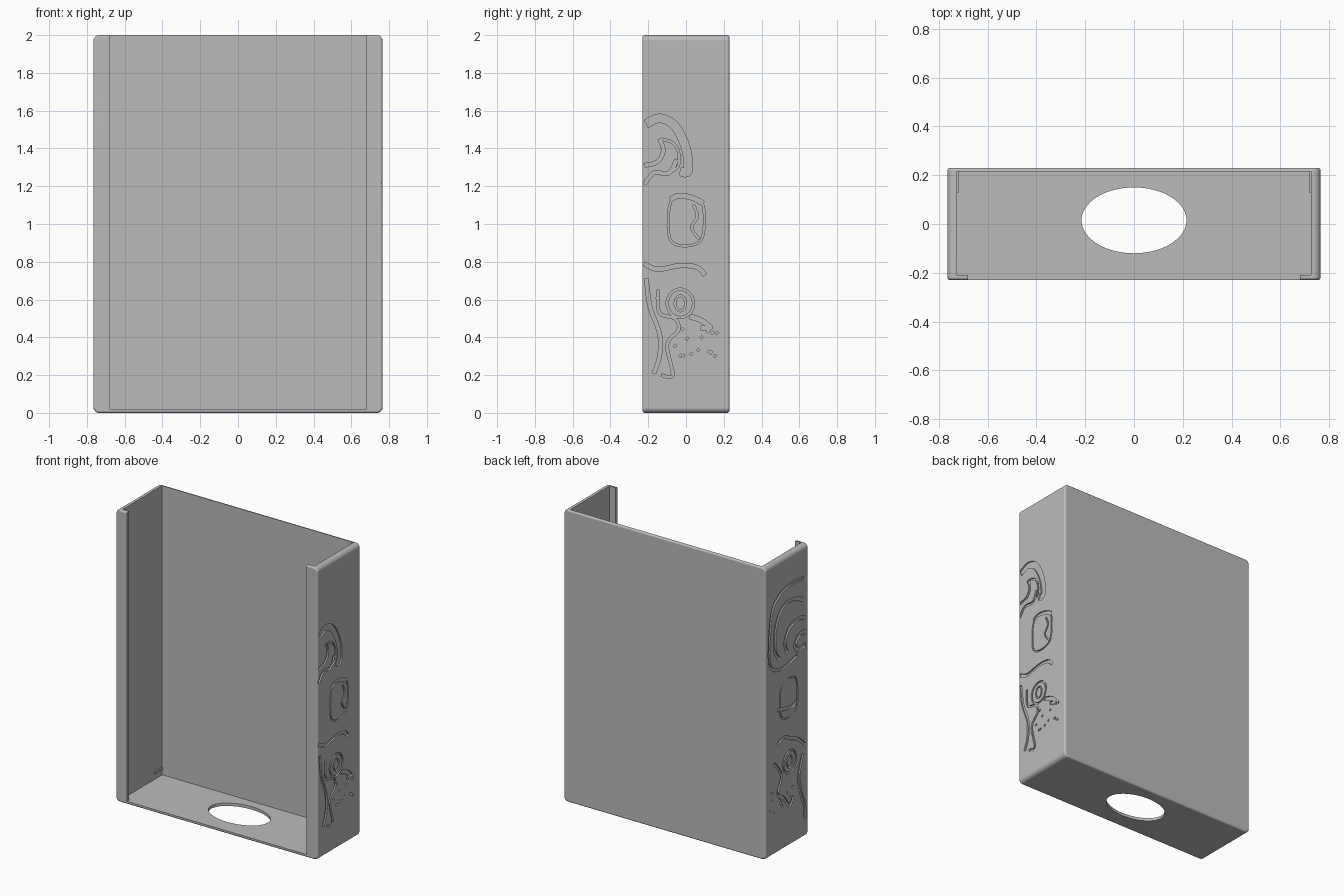
import bpy, bmesh, math, random
from mathutils import Vector

if "Cube" in bpy.data.objects:
    bpy.data.objects.remove(bpy.data.objects["Cube"])
random.seed(4)

grey = bpy.data.materials.new("plain grey")
grey.use_nodes = True
colour = (0.5, 0.5, 0.5, 1)
grey.diffuse_color = colour
grey.node_tree.nodes["Principled BSDF"].inputs["Base Color"].default_value = colour

WIDTH, DEPTH, HEIGHT = 1.53, 0.46, 2.0
ENGRAVE = 0.01


def to_object(name, bm):
    bmesh.ops.recalc_face_normals(bm, faces=bm.faces)
    mesh = bpy.data.meshes.new(name)
    bm.to_mesh(mesh)
    bm.free()
    mesh.materials.append(grey)
    obj = bpy.data.objects.new(name, mesh)
    bpy.context.collection.objects.link(obj)
    return obj


def box(name, low, high):
    bm = bmesh.new()
    bmesh.ops.create_cube(bm, size=1)
    for v in bm.verts:
        v.co = Vector(h if c > 0 else l for c, l, h in zip(v.co, low, high))
    return to_object(name, bm)


def cut(target, cutter, self_overlap=False):
    cutter.hide_render = True
    mod = target.modifiers.new("cut", "BOOLEAN")
    mod.operation, mod.solver, mod.object = "DIFFERENCE", "EXACT", cutter
    mod.use_self = self_overlap
    bpy.context.view_layer.objects.active = target
    bpy.ops.object.modifier_apply(modifier=mod.name)
    bpy.data.objects.remove(cutter)


def smooth_path(points, closed, steps=5):
    """Catmull-Rom curve through the given points."""
    pts = [Vector(p) for p in points]
    n = len(pts)
    at = (lambda i: pts[i % n]) if closed else (lambda i: pts[max(0, min(n - 1, i))])
    out = []
    for i in range(n if closed else n - 1):
        a, b, c, d = (at(i + k) for k in (-1, 0, 1, 2))
        for s in range(steps):
            t = s / steps
            out.append(b + (c - a) * t / 2 + (a * 2 - b * 5 + c * 4 - d) * t * t / 2
                       + (b * 3 - a - c * 3 + d) * t ** 3 / 2)
    return out if closed else out + [pts[-1]]


def add_groove(bm, side, points, width, closed=False):
    """Rectangular bar swept along a path on a side wall."""
    path = smooth_path(points, closed)
    n = len(path)
    outer = side * (WIDTH / 2 + ENGRAVE)
    inner = side * (WIDTH / 2 - ENGRAVE)
    rings = []
    for i, p in enumerate(path):
        before = path[i - 1] if closed or i else p
        after = path[(i + 1) % n] if closed or i < n - 1 else p
        along = (after - before).normalized()
        off = Vector((-along.y, along.x)) * width / 2
        a, b = p + off, p - off
        rings.append([bm.verts.new((x, q.x, q.y)) for x, q in
                      ((outer, a), (outer, b), (inner, b), (inner, a))])
    for i in range(n if closed else n - 1):
        r, s = rings[i], rings[(i + 1) % n]
        for k in range(4):
            bm.faces.new((r[k], r[k - 1], s[k - 1], s[k]))
    if not closed:
        bm.faces.new(rings[0])
        bm.faces.new(rings[-1])


def ring(y, z, ry, rz):
    return [(y + ry * math.cos(a), z + rz * math.sin(a))
            for a in (math.tau * i / 8 for i in range(8))]


# Outer block with rounded corners and softened front and back rims
bm = bmesh.new()
bmesh.ops.create_cube(bm, size=1)
for v in bm.verts:
    v.co = (v.co.x * WIDTH, v.co.y * DEPTH, (v.co.z + 0.5) * HEIGHT)
corners = [e for e in bm.edges if abs(e.verts[0].co.y - e.verts[1].co.y) > 0.1]
bmesh.ops.bevel(bm, geom=corners, offset=0.03, segments=8, profile=0.5, affect="EDGES")
rims = [e for e in bm.edges if abs(e.verts[0].co.y - e.verts[1].co.y) < 0.001]
bmesh.ops.bevel(bm, geom=rims, offset=0.012, segments=6, profile=0.5, affect="EDGES")
holder = to_object("wall_holder", bm)

# Hollow inside, open front between the lips, oval hole in the floor
cut(holder, box("cavity", (-0.725, -0.21, 0.02), (0.725, 0.215, 2.2)))
cut(holder, box("front_opening", (-0.68, -0.4, 0.02), (0.68, 0, 2.2)))
bm = bmesh.new()
bmesh.ops.create_cone(bm, cap_ends=True, segments=64, radius1=1, radius2=1, depth=1)
for v in bm.verts:
    v.co = (v.co.x * 0.215, v.co.y * 0.135 + 0.015, v.co.z * 0.3)
cut(holder, to_object("floor_hole", bm))

# Engraved swirls: (points as depth and height, groove width)
left_swirls = [
    ([(-.21, 1.53), (-.14, 1.56), (-.06, 1.52), (0, 1.4), (.01, 1.28), (-.03, 1.28)], .045),
    ([(-.13, 1.45), (-.07, 1.43), (-.04, 1.38), (-.04, 1.31), (-.07, 1.28)], .012),
    ([(-.22, 1.31), (-.15, 1.33), (-.12, 1.39), (-.14, 1.45)], .02),
    ([(-.22, 1.21), (-.17, 1.27), (-.09, 1.27), (-.05, 1.34)], .02),
    ([(-.08, 1.13), (-.04, 1.15), (.03, 1.14), (.09, 1.11)], .025),
    ([(.04, 1.1), (.06, 1.04), (.03, .98), (.07, .92)], .012),
    ([(-.22, .79), (-.15, .76), (-.03, .78), (.06, .77), (.1, .73)], .022),
    ([(-.21, .71), (-.19, .56), (-.14, .42), (-.14, .3), (-.17, .21)], .02),
    ([(-.15, .65), (-.14, .53), (-.06, .5), (-.04, .44), (-.1, .36), (-.07, .2), (-.13, .2)], .015),
    ([(.02, .51), (.08, .49), (.13, .45), (.08, .45)], .025),
]
right_swirls = [
    ([(-.18, 1.78), (-.03, 1.79), (.08, 1.76), (.16, 1.68), (.19, 1.48), (.18, 1.31),
      (.08, 1.25), (-.03, 1.26), (-.11, 1.28)], .02),
    ([(-.18, 1.63), (-.09, 1.67), (.04, 1.67), (.12, 1.56), (.13, 1.4), (.08, 1.32)], .025),
    ([(-.2, 1.5), (-.13, 1.52), (-.03, 1.5), (.02, 1.42), (0, 1.34)], .025),
    ([(-.21, 1.4), (-.14, 1.41), (-.09, 1.36), (-.12, 1.31), (-.2, 1.32)], .03),
    ([(.1, .98), (.02, .96), (-.05, .95), (-.12, .97)], .025),
    ([(.1, .75), (.03, .77), (-.03, .74), (-.12, .7), (-.2, .63)], .02),
    ([(-.17, .58), (-.13, .45), (-.15, .32), (-.19, .22), (-.2, .12)], .025),
    ([(.14, .63), (.06, .52), (.1, .41), (.03, .35), (-.03, .28), (-.07, .33)], .02),
]

for side, swirls in ((1, left_swirls), (-1, right_swirls)):
    bm = bmesh.new()
    for points, width in swirls:
        add_groove(bm, side, points, width)
    # Medallion frame, lower disc and scattered drops
    shift = 0 if side > 0 else -0.02
    frame = [(-.09, .94), (-.09, 1.08), (-.06, 1.14), (.02, 1.15), (.09, 1.1),
             (.09, .94), (.04, .89), (-.05, .89)]
    add_groove(bm, side, [(y + shift, z) for y, z in frame], .01, True)
    add_groove(bm, side, ring(-.03, .58, .07, .075), .012, True)
    add_groove(bm, side, ring(-.03, .58, .028, .04), .01, True)
    for _ in range(14):
        y, z = random.uniform(-.08, .18), random.uniform(.28, .45)
        add_groove(bm, side, [(y, z), (y + .01, z + .012)], .012)
    cut(holder, to_object("swirl_cutter", bm), True)

# Small ledges low on the inner walls at the back
ledges = [box("left_ledge", (0.717, 0.13, 0.06), (0.73, 0.217, 0.075)),
          box("right_ledge", (-0.73, 0.13, 0.06), (-0.717, 0.217, 0.075))]

bpy.ops.object.select_all(action="DESELECT")
holder.select_set(True)
bpy.context.view_layer.objects.active = holder
bpy.ops.object.shade_smooth_by_angle(angle=math.radians(25))
weighted = holder.modifiers.new("clean shading", "WEIGHTED_NORMAL")
weighted.keep_sharp = True
